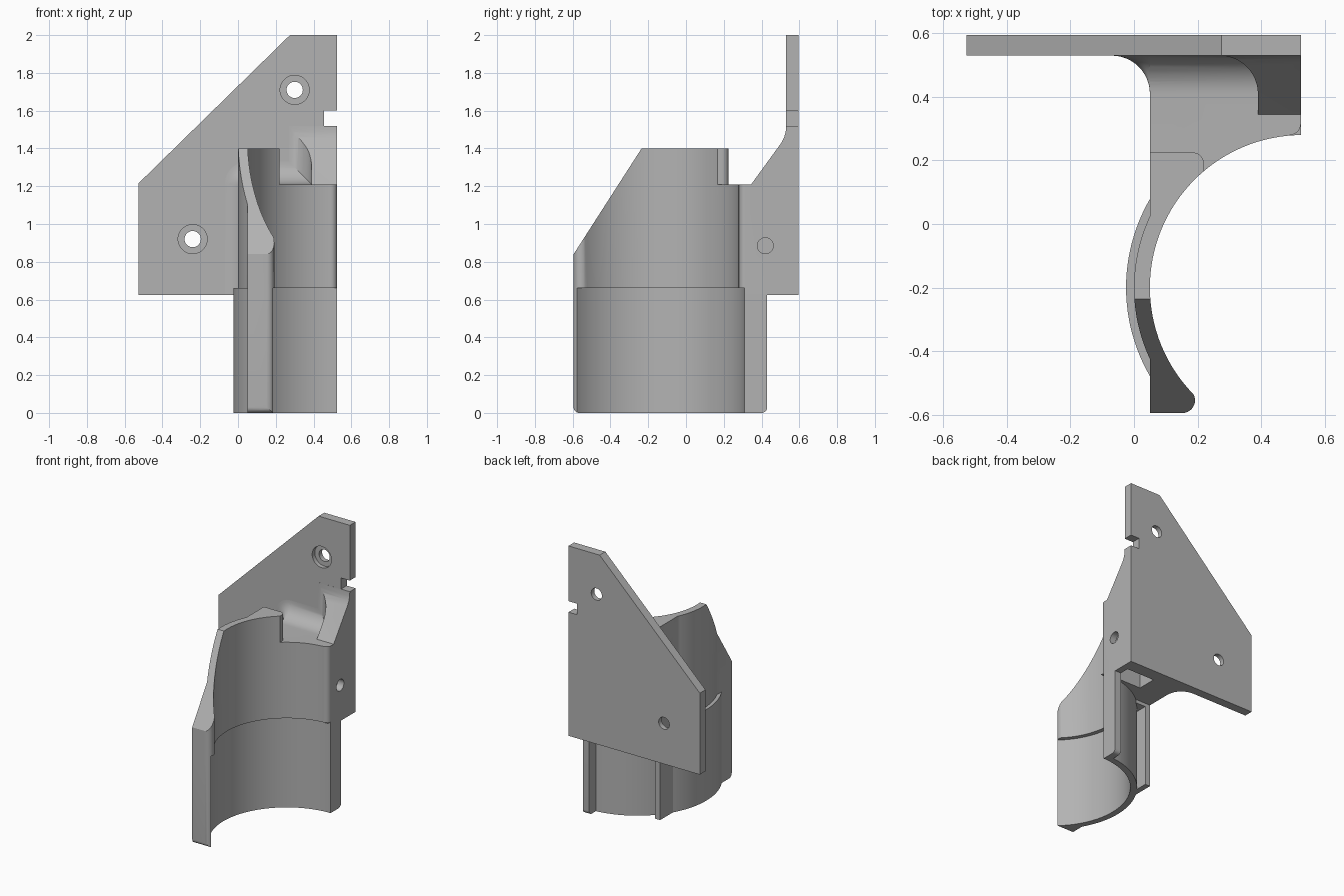
import bpy, bmesh
from math import cos, sin, radians, sqrt
from mathutils import Vector

if "Cube" in bpy.data.objects:
    bpy.data.objects.remove(bpy.data.objects["Cube"])

grey = bpy.data.materials.new("plain_grey")
grey.use_nodes = True
COLOUR = (0.45, 0.45, 0.45, 1)
grey.diffuse_color = COLOUR
grey.node_tree.nodes["Principled BSDF"].inputs["Base Color"].default_value = COLOUR

CX, CY = 0.53, -0.2          # axis of the half-round sleeve


def arc(cx, cy, r, a0, a1, n=12):
    """Points along an arc, angles in degrees."""
    angles = [radians(a0 + (a1 - a0) * i / n) for i in range(n + 1)]
    return [(cx + r * cos(a), cy + r * sin(a)) for a in angles]


def finish(name, bm):
    bmesh.ops.recalc_face_normals(bm, faces=bm.faces)
    mesh = bpy.data.meshes.new(name)
    bm.to_mesh(mesh)
    bm.free()
    mesh.materials.append(grey)
    ob = bpy.data.objects.new(name, mesh)
    bpy.context.collection.objects.link(ob)
    return ob


def prism(name, outline, axis, lo, hi):
    """Extrude a 2D outline along an axis: z takes (x,y), y (x,z), x (y,z)."""
    place = {"z": lambda u, v, w: (u, v, w),
             "y": lambda u, v, w: (u, w, v),
             "x": lambda u, v, w: (w, u, v)}[axis]
    bm = bmesh.new()
    face = bm.faces.new([bm.verts.new(place(u, v, lo)) for u, v in outline])
    ext = bmesh.ops.extrude_face_region(bm, geom=[face])
    step = Vector(place(0, 0, hi - lo))
    bmesh.ops.translate(bm, vec=step,
                        verts=[g for g in ext["geom"] if isinstance(g, bmesh.types.BMVert)])
    return finish(name, bm)


def disc(name, u, v, r, axis, lo, hi, n=48):
    return prism(name, arc(u, v, r, 0, 360 - 360 / n, n - 1), axis, lo, hi)


def combine(target, other, operation):
    mod = target.modifiers.new("combine", "BOOLEAN")
    mod.operation, mod.solver, mod.object = operation, "EXACT", other
    bpy.context.view_layer.objects.active = target
    bpy.ops.object.modifier_apply(modifier=mod.name)
    bpy.data.objects.remove(other)


def outer(r, x0, y_sign):
    """Angle on the sleeve circle where it crosses x0."""
    from_axis = sqrt(r * r - (CX - x0) ** 2)
    return Vector((1, 0)).angle_signed(Vector((x0 - CX, y_sign * from_axis))) * -57.29578 % 360


# Lower sleeve with front flange, side rib and rear corner lip
front_lip = [(0.05, -0.595)] + arc(0.152, -0.555, 0.04, -90, 45)
lower = (front_lip + [(0.525, CY), (0.525, 0.43), (0.475, 0.43)]
         + arc(CX, CY, 0.555, outer(0.555, 0.475, 1), outer(0.555, 0.09, 1), 16)
         + [(0.09, 0.225), (0.05, 0.225)]
         + arc(CX, CY, 0.555, outer(0.555, 0.05, 1), outer(0.555, 0.05, -1), 24))
bracket = prism("sleeve_bracket", lower, "z", 0, 0.66)

# Upper sleeve with rounded rear tab
upper = (front_lip + [(0.4, CY), (0.22, 0.16)] + arc(0.185, 0.19, 0.035, 0, 90, 8)
         + [(0.05, 0.225)]
         + arc(CX, CY, 0.53, outer(0.53, 0.05, 1), outer(0.53, 0.05, -1), 24))
combine(bracket, prism("upper_sleeve", upper, "z", 0.6, 1.4), "UNION")

# Block joining the sleeve to the plate, with a filleted left side
block = ([(0.06, 0.0), (0.4, 0.0)] + arc(0.49, 0.315, 0.035, -90, 0, 8)
         + [(0.525, 0.56), (-0.07, 0.56)] + arc(-0.07, 0.41, 0.12, 90, 0) + [(0.05, 0.1)])
combine(bracket, prism("joining_block", block, "z", 0.625, 1.21), "UNION")

# Fillet between block top and plate
top_fillet = [(0.41, 1.15), (0.56, 1.15), (0.56, 1.33)] + arc(0.41, 1.33, 0.12, 0, -90)
combine(bracket, prism("top_fillet", top_fillet, "x", 0.05, 0.45), "UNION")

# Turned corner where the two fillets meet
bm = bmesh.new()
horn = [(0, 0.56), (0.12, 0.56)] + [(0.12 - u, v) for u, v in arc(0, 0.41, 0.12, 90, 0)]
ring = [bm.verts.new((0.05 + r, y, 1.21)) for r, y in horn]
edges = [bm.edges.new(pair) for pair in zip(ring, ring[1:])]
bmesh.ops.spin(bm, geom=ring + edges, cent=(0.05, 0, 1.21), axis=(0, 1, 0),
               angle=radians(360), steps=48)
bmesh.ops.remove_doubles(bm, verts=bm.verts, dist=0.0002)
combine(bracket, finish("corner_fillet", bm), "UNION")

# Sloped fin on the left edge
fin_plan = ([(0.525, 0.34), (0.525, 0.56), (0.27, 0.56)]
            + arc(0.27, 0.41, 0.12, 90, 0) + [(0.39, 0.34)])
fin = prism("sloped_fin", fin_plan, "z", 1.15, 1.52)
slope = [(0.2, 1.21), (0.345, 1.21), (0.505, 1.43), (0.52, 1.46), (0.528, 1.49),
         (0.53, 1.53), (0.53, 1.6), (0.2, 1.6)]
combine(fin, prism("fin_slope", slope, "x", 0.1, 0.7), "DIFFERENCE")
combine(bracket, fin, "UNION")

# Mounting plate with edge notch
plate = [(-0.527, 0.625), (0.525, 0.625), (0.525, 1.52), (0.455, 1.52), (0.455, 1.6),
         (0.525, 1.6), (0.525, 2), (0.275, 2), (-0.527, 1.215)]
combine(bracket, prism("mounting_plate", plate, "y", 0.53, 0.595), "UNION")

# Bore, wider below the step
combine(bracket, disc("bore", CX, CY, 0.48, "z", -0.1, 1.6, 128), "DIFFERENCE")
combine(bracket, disc("wide_bore", CX, CY, 0.51, "z", -0.1, 0.66, 128), "DIFFERENCE")

# Slanted front top
slant = [(-0.7, 0.677), (-0.171, 1.5), (-0.7, 1.5)]
combine(bracket, prism("slant", slant, "x", -0.3, 0.6), "DIFFERENCE")

# Rounded lower corners
for y, sign, a in ((-0.595, 1, 180), (0.43, -1, 360)):
    corner = ([(y - sign * 0.02, 0.03)] + arc(y + sign * 0.03, 0.03, 0.03, a, 270, 8)
              + [(y + sign * 0.03, -0.02), (y - sign * 0.02, -0.02)])
    combine(bracket, prism("corner_round", corner, "x", -0.3, 0.7), "DIFFERENCE")

# Pocket open from below, and the hole through the side rib
pocket = [(0.25, 0.36), (0.475, 0.36), (0.475, 0.5), (0.25, 0.5)]
combine(bracket, prism("pocket", pocket, "z", 0.6, 1.0), "DIFFERENCE")
combine(bracket, disc("side_hole", 0.42, 0.885, 0.042, "x", 0.4, 0.6), "DIFFERENCE")

# Counterbored screw holes
for x, z in ((-0.24, 0.92), (0.3, 1.71)):
    combine(bracket, disc("screw_hole", x, z, 0.043, "y", 0.4, 0.7), "DIFFERENCE")
    combine(bracket, disc("counterbore", x, z, 0.077, "y", 0.5, 0.56), "DIFFERENCE")

bpy.ops.object.select_all(action="DESELECT")
bracket.select_set(True)
bpy.context.view_layer.objects.active = bracket
bpy.ops.object.shade_smooth_by_angle(angle=radians(25))
